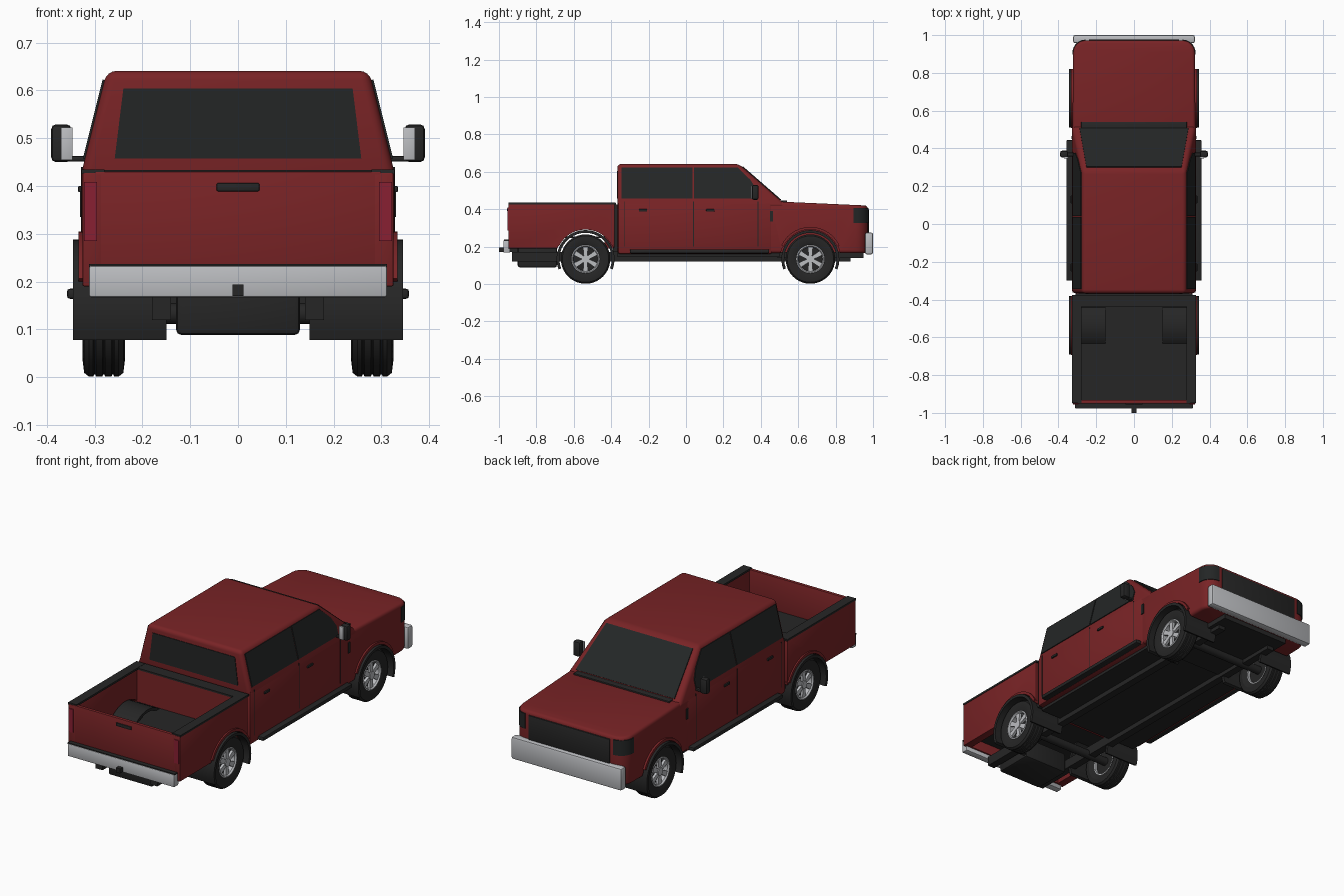
import bpy, bmesh
from math import sin, cos, pi, radians
from mathutils import Vector, Matrix

cube = bpy.data.objects.get("Cube")
if cube:
    bpy.data.objects.remove(cube)


def material(name, rgb, rough=0.5):
    m = bpy.data.materials.new(name)
    m.use_nodes = True
    m.diffuse_color = (*rgb, 1)
    node = m.node_tree.nodes["Principled BSDF"]
    node.inputs["Base Color"].default_value = (*rgb, 1)
    node.inputs["Roughness"].default_value = rough
    return m


RED = material("red_paint", (0.19, 0.017, 0.019))
DARK = material("black_trim", (0.019, 0.019, 0.019))
GLASS = material("dark_glass", (0.017, 0.019, 0.019))
SILVER = material("silver_metal", (0.5, 0.51, 0.53))
LAMP = material("tail_lamp_red", (0.25, 0.014, 0.032))

WHEELS = {"rear": -0.537, "front": 0.665}
AXLE_Z = 0.133


def finish(name, bm, mat, bevel=0.0, segments=2):
    bmesh.ops.recalc_face_normals(bm, faces=bm.faces)
    if bevel:
        edges = [e for e in bm.edges if e.calc_face_angle(0) > radians(35)]
        bmesh.ops.bevel(bm, geom=edges, offset=bevel, segments=segments,
                        profile=0.5, affect='EDGES', clamp_overlap=True)
    mesh = bpy.data.meshes.new(name)
    bm.to_mesh(mesh)
    bm.free()
    mesh.materials.append(mat)
    ob = bpy.data.objects.new(name, mesh)
    bpy.context.collection.objects.link(ob)
    smooth(ob)
    return ob


def smooth(ob):
    bpy.ops.object.select_all(action='DESELECT')
    ob.select_set(True)
    bpy.context.view_layer.objects.active = ob
    bpy.ops.object.shade_smooth_by_angle(angle=radians(32))


def solid(name, points, direction, mat, bevel=0.0):
    """Extrude a polygon along a vector."""
    bm = bmesh.new()
    face = bm.faces.new([bm.verts.new(p) for p in points])
    new = bmesh.ops.extrude_face_region(bm, geom=[face], use_keep_orig=True)["geom"]
    moved = [v for v in new if isinstance(v, bmesh.types.BMVert)]
    bmesh.ops.translate(bm, verts=moved, vec=direction)
    return finish(name, bm, mat, bevel)


def box(name, x, y, z, mat, bevel=0.0):
    pts = [(x[0], y[0], z[0]), (x[1], y[0], z[0]), (x[1], y[1], z[0]), (x[0], y[1], z[0])]
    return solid(name, pts, (0, 0, z[1] - z[0]), mat, bevel)


def lathe(name, profile, mat, side, y, steps=40):
    """Revolve a closed (x, radius) profile about a wheel axle."""
    bm = bmesh.new()
    rings = [[bm.verts.new((side * x, y + r * cos(2 * pi * i / steps),
                            AXLE_Z + r * sin(2 * pi * i / steps))) for x, r in profile]
             for i in range(steps)]
    for a, b in zip(rings, rings[1:] + rings[:1]):
        for j in range(len(profile)):
            k = (j + 1) % len(profile)
            bm.faces.new((a[j], a[k], b[k], b[j]))
    return finish(name, bm, mat)


def disc(name, x0, x1, r, y, mat, z=AXLE_Z, steps=40):
    pts = [(x0, y + r * cos(2 * pi * i / steps), z + r * sin(2 * pi * i / steps))
           for i in range(steps)]
    return solid(name, pts, (x1 - x0, 0, 0), mat)


def cut_arches(ob, y):
    for side in (-1, 1):
        cutter = disc("arch_cutter", side * 0.15, side * 0.42, 0.162, y, RED)
        mod = ob.modifiers.new("arch", 'BOOLEAN')
        mod.operation, mod.object, mod.solver = 'DIFFERENCE', cutter, 'EXACT'
        bpy.context.view_layer.objects.active = ob
        bpy.ops.object.modifier_apply(modifier=mod.name)
        bpy.data.objects.remove(cutter)
    smooth(ob)


def corner(grow, side=1, start=0, steps=6):
    """Rounded front corner of the nose in plan."""
    r = 0.065
    return [(side * (0.257 + (r + grow) * cos(a)), 0.907 + (r + grow) * sin(a))
            for a in (start + (pi / 2 - start) * i / steps for i in range(steps + 1))]


# Nose with sloping hood
plan = [(0.326, 0.44)] + corner(0) + corner(0, -1)[::-1] + [(-0.326, 0.44)]
bm = bmesh.new()
low = [bm.verts.new((x, y, 0.165)) for x, y in plan]
top = [bm.verts.new((x, y, 0.443 - 0.045 * (y - 0.44))) for x, y in plan]
bm.faces.new(low)
bm.faces.new(top)
for i in range(len(plan)):
    k = (i + 1) % len(plan)
    bm.faces.new((low[i], low[k], top[k], top[i]))
nose = finish("nose_and_hood", bm, RED, 0.016, 3)
cut_arches(nose, WHEELS["front"])

# Cab body and tapered greenhouse
box("cab_body", (-0.328, 0.328), (-0.365, 0.46), (0.16, 0.44), RED, 0.012)


def side_x(z):
    return 0.326 - 0.25 * (z - 0.435)


def shield_y(z):
    return 0.52 - 1.15 * (z - 0.435)


bm = bmesh.new()
lo, hi = [[bm.verts.new((s * side_x(z), y, z))
           for s, y in ((-1, -0.367), (1, -0.367), (1, shield_y(z)), (-1, shield_y(z)))]
          for z in (0.41, 0.641)]
bm.faces.new(lo)
bm.faces.new(hi)
for i in range(4):
    k = (i + 1) % 4
    bm.faces.new((lo[i], lo[k], hi[k], hi[i]))
finish("greenhouse", bm, RED, 0.02, 4)

# Windows
z0, z1 = 0.457, 0.622
solid("windshield", [(s * w, shield_y(z), z) for s, w, z in
                     ((-1, 0.288, 0.448), (1, 0.288, 0.448), (1, 0.252, 0.626), (-1, 0.252, 0.626))],
      (0, 0.004, 0.003), GLASS)
solid("rear_window", [(-0.258, -0.366, 0.458), (0.258, -0.366, 0.458),
                      (0.24, -0.366, 0.604), (-0.24, -0.366, 0.604)], (0, -0.004, 0), GLASS)
box("cowl", (-0.28, 0.28), (0.48, 0.54), (0.432, 0.446), DARK, 0.003)
for s in (-1, 1):
    tag = "right" if s < 0 else "left"
    for part, outline in (
            ("rear", ((-0.345, z0), (0.036, z0), (0.036, z1), (-0.345, z1))),
            ("front", ((0.042, z0), (0.375, z0), (0.375, 0.505), (0.345, 0.555), (0.275, z1), (0.042, z1)))):
        solid(f"{part}_side_window_{tag}", [(s * side_x(z), y, z) for y, z in outline],
              (s * 0.004, 0, 0.001), GLASS)
    # Door seams, handles and fender vent
    for y, a, b in ((-0.33, 0.2, 0.44), (0.04, 0.2, 0.44), (0.385, 0.2, 0.44)):
        box(f"door_seam_{tag}", (s * 0.32, s * 0.3288), (y - 0.0015, y + 0.0015), (a, b), DARK)
    for y in (-0.23, 0.13):
        box(f"door_handle_{tag}", (s * 0.325, s * 0.335), (y - 0.022, y + 0.022), (0.387, 0.4), DARK, 0.003)
    box(f"fender_vent_{tag}", (s * 0.32, s * 0.331), (0.45, 0.465), (0.335, 0.39), DARK)
    # Mirrors
    box(f"mirror_arm_{tag}", (s * 0.3, s * 0.375), (0.358, 0.378), (0.451, 0.463), DARK, 0.004)
    box(f"mirror_housing_{tag}", (s * 0.349, s * 0.391), (0.352, 0.388), (0.45, 0.529), DARK, 0.01)
    box(f"mirror_face_{tag}", (s * 0.346, s * 0.371), (0.347, 0.356), (0.454, 0.523), SILVER, 0.002)
    # Side steps
    box(f"side_step_{tag}", (s * 0.32, s * 0.358), (-0.3, 0.445), (0.164, 0.185), DARK, 0.006)
    # Frame rails
    box(f"frame_rail_{tag}", (s * 0.14, s * 0.18), (-0.93, 0.88), (0.12, 0.17), DARK)
    # Wraparound headlight
    outer, inner = corner(0.004, s, -0.15), corner(-0.012, s, -0.15)
    solid(f"headlight_{tag}", [(x, y, 0.325) for x, y in outer + inner[::-1]], (0, 0, 0.08), GLASS)
    # Tail lamps
    box(f"tail_lamp_{tag}", (s * 0.295, s * 0.322), (-0.955, -0.93), (0.285, 0.408), LAMP)
    # Bed side and rail cap
    wall = box(f"bed_side_{tag}", (s * 0.283, s * 0.326), (-0.95, -0.382), (0.19, 0.428), RED, 0.004)
    cut_arches(wall, WHEELS["rear"])
    box(f"bed_rail_{tag}", (s * 0.279, s * 0.328), (-0.948, -0.378), (0.425, 0.435), DARK)

# Bed
box("tailgate", (-0.3, 0.3), (-0.95, -0.932), (0.19, 0.43), RED, 0.003)
box("tailgate_handle", (-0.045, 0.045), (-0.956, -0.94), (0.389, 0.406), DARK, 0.003)
box("bed_front_wall", (-0.3, 0.3), (-0.436, -0.385), (0.19, 0.428), RED)
box("bed_front_rail", (-0.328, 0.328), (-0.438, -0.375), (0.425, 0.434), DARK)
box("bed_cab_gap", (-0.31, 0.31), (-0.39, -0.36), (0.17, 0.425), DARK)
box("bed_floor", (-0.285, 0.285), (-0.935, -0.43), (0.245, 0.255), DARK)

# Bumpers, hitch and grille
box("front_bumper", (-0.322, 0.322), (0.957, 1.0), (0.158, 0.275), SILVER, 0.01)
box("rear_bumper", (-0.312, 0.312), (-0.977, -0.94), (0.167, 0.233), SILVER, 0.005)
box("rear_bumper_step", (-0.312, 0.312), (-0.974, -0.945), (0.23, 0.237), DARK)
box("hitch", (-0.012, 0.012), (-1.0, -0.9), (0.17, 0.194), DARK)
box("grille", (-0.238, 0.238), (0.96, 0.978), (0.27, 0.402), DARK, 0.005)

# Underbody
box("cab_floor", (-0.3, 0.3), (-0.365, 0.5), (0.145, 0.17), DARK)
box("engine_tray", (-0.2, 0.2), (0.49, 0.95), (0.14, 0.17), DARK)
box("rear_tank", (-0.13, 0.13), (-0.9, -0.69), (0.088, 0.2), DARK, 0.012)

# Wheels and arch liners
tyre = [(0.25, 0.074), (0.237, 0.1), (0.24, 0.124), (0.25, 0.132)]
for x in (0.262, 0.281, 0.3):
    tyre += [(x - 0.003, 0.132), (x - 0.001, 0.127), (x + 0.001, 0.127), (x + 0.003, 0.132)]
tyre += [(0.312, 0.132), (0.322, 0.124), (0.325, 0.1), (0.316, 0.074)]
rim = [(0.25, 0.068), (0.25, 0.076), (0.318, 0.076), (0.32, 0.07), (0.312, 0.064)]
for end, y in WHEELS.items():
    disc(f"{end}_axle", -0.28, 0.28, 0.022, y, DARK, steps=16)
    for s in (-1, 1):
        tag = f"{end}_{'right' if s < 0 else 'left'}"
        lathe(f"tyre_{tag}", tyre, DARK, s, y)
        lathe(f"rim_{tag}", rim, SILVER, s, y)
        disc(f"brake_disc_{tag}", s * 0.262, s * 0.285, 0.067, y, DARK)
        disc(f"hub_{tag}", s * 0.28, s * 0.318, 0.02, y, SILVER, steps=20)
        for i in range(6):
            turn = Matrix.Rotation(i * pi / 3 + pi / 6, 3, 'X')
            blade = [(0.3, 0.01, -0.009), (0.3, 0.069, -0.014), (0.3, 0.069, 0.014), (0.3, 0.01, 0.009)]
            pts = [turn @ Vector(p) for p in blade]
            solid(f"spoke_{tag}", [(s * p.x, y + p.y, AXLE_Z + p.z) for p in pts],
                  (s * 0.014, 0, 0), SILVER)
        arc = [radians(-21 + 222 * i / 24) for i in range(25)]
        ring = [(r * cos(a), r * sin(a)) for r, order in ((0.155, arc), (0.14, arc[::-1])) for a in order]
        solid(f"arch_liner_{tag}", [(s * 0.15, y + u, AXLE_Z + v) for u, v in ring],
              (s * 0.195, 0, 0), DARK)
        # Painted lip above each arch
        lip = [(r * cos(a), r * sin(a)) for r, order in ((0.172, arc[5:20]), (0.158, arc[5:20][::-1]))
               for a in order]
        solid(f"arch_lip_{tag}", [(s * 0.31, y + u, AXLE_Z + v) for u, v in lip], (s * 0.024, 0, 0), RED)
